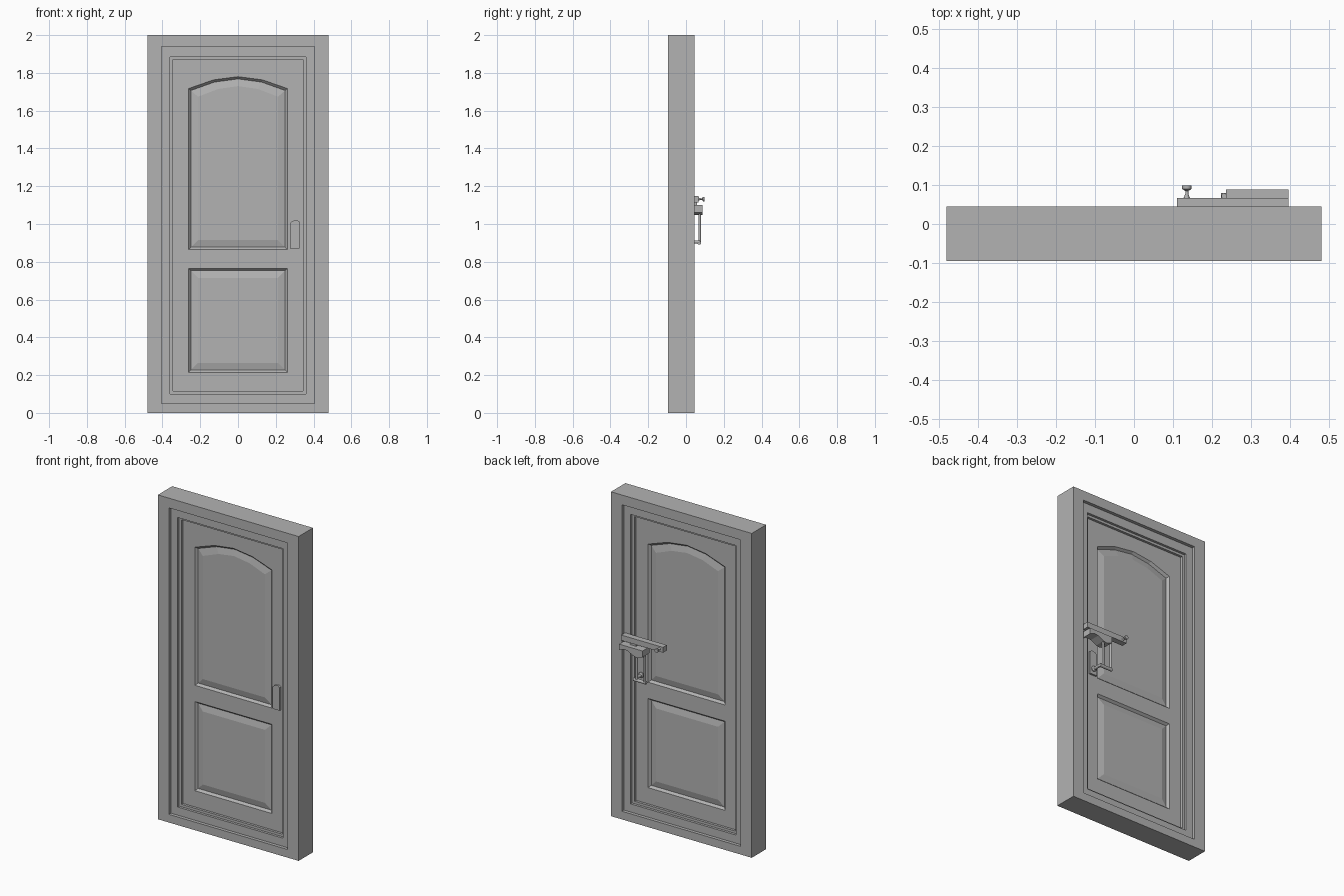
import bpy, bmesh, math
from mathutils import Vector

if "Cube" in bpy.data.objects:
    bpy.data.objects.remove(bpy.data.objects["Cube"])

GREY = bpy.data.materials.new("mid_grey")
GREY.diffuse_color = (0.45, 0.45, 0.45, 1)
GREY.use_nodes = True
GREY.node_tree.nodes["Principled BSDF"].inputs["Base Color"].default_value = GREY.diffuse_color
MID = -0.025          # middle plane of frame and door


def finish(name, bm, smooth=False):
    bmesh.ops.recalc_face_normals(bm, faces=bm.faces)
    me = bpy.data.meshes.new(name)
    bm.to_mesh(me)
    bm.free()
    me.materials.append(GREY)
    ob = bpy.data.objects.new(name, me)
    bpy.context.collection.objects.link(ob)
    if smooth:
        bpy.context.view_layer.objects.active = ob
        ob.select_set(True)
        bpy.ops.object.shade_smooth_by_angle(angle=math.radians(35))
        ob.select_set(False)
    return ob


def ring(bm, pts, y):
    return [bm.verts.new((x, y, z)) for x, z in pts]


def bridge(bm, a, b):
    n = len(a)
    for i in range(n):
        j = (i + 1) % n
        bm.faces.new((a[i], a[j], b[j], b[i]))


def rect(hx, z0, z1):
    return [(-hx, z0), (hx, z0), (hx, z1), (-hx, z1)]


def prism(name, pts, y0, y1):
    """Outline in x, z extruded along y."""
    bm = bmesh.new()
    a, b = ring(bm, pts, y0), ring(bm, pts, y1)
    bridge(bm, a, b)
    bm.faces.new(a)
    bm.faces.new(b)
    return finish(name, bm)


def box(name, x0, x1, y0, y1, z0, z1):
    return prism(name, [(x0, z0), (x1, z0), (x1, z1), (x0, z1)], y0, y1)


def turned(name, base, axis, prof, sides=12):
    """Round part: prof lists (distance along axis, radius)."""
    bm = bmesh.new()
    axis = Vector(axis).normalized()
    u = axis.orthogonal().normalized()
    v = axis.cross(u)
    rings = []
    for t, r in prof:
        rings.append([bm.verts.new(Vector(base) + axis * t + r * (
            u * math.cos(2 * math.pi * k / sides) + v * math.sin(2 * math.pi * k / sides)))
            for k in range(sides)])
    for a, b in zip(rings, rings[1:]):
        bridge(bm, a, b)
    bm.faces.new(rings[0])
    bm.faces.new(rings[-1])
    return finish(name, bm, True)


# Stepped door frame, same steps on both sides
bm = bmesh.new()
OUT, OPEN = rect(0.48, 0, 2), rect(0.405, 0.05, 1.94)
STOP, EDGE = rect(0.36, 0.10, 1.885), rect(0.345, 0.115, 1.87)
half = [(OUT, 0.07), (OPEN, 0.07), (OPEN, 0.05), (STOP, 0.05), (STOP, 0.035), (EDGE, 0.035)]
rings = [ring(bm, p, MID - d) for p, d in half]
rings += [ring(bm, p, MID + d) for p, d in reversed(half)]
for a, b in zip(rings, rings[1:] + rings[:1]):
    bridge(bm, a, b)
finish("frame", bm)

# Door leaf with two raised panels on each side
LOWER = rect(0.262, 0.215, 0.765)
UPPER = [(-0.262, 0.865), (0.262, 0.865), (0.262, 1.717), (0.13, 1.763),
         (0, 1.78), (-0.13, 1.763), (-0.262, 1.717)]


def inset(pts, d):
    zs = [z for _, z in pts]
    zc, hz = (min(zs) + max(zs)) / 2, (max(zs) - min(zs)) / 2
    return [(x * (1 - d / 0.262), zc + (z - zc) * (1 - d / hz)) for x, z in pts]


bm = bmesh.new()
for s in (-1, 1):
    y = MID + s * 0.02
    edges = []
    for loop in (EDGE, LOWER, UPPER):
        r = ring(bm, loop, y)
        edges += [bm.edges.new((r[i], r[(i + 1) % len(r)])) for i in range(len(r))]
        if loop is EDGE:
            continue
        for d, depth in ((0.012, 0.014), (0.05, 0.005)):
            nxt = ring(bm, inset(loop, d), y - s * depth)
            bridge(bm, r, nxt)
            r = nxt
        bm.faces.new(r)
    bmesh.ops.triangle_fill(bm, use_beauty=True, edges=edges, normal=(0, s, 0))
bmesh.ops.dissolve_limit(bm, angle_limit=0.01, verts=bm.verts, edges=bm.edges)
# Every face should look away from the middle plane
for f in bm.faces:
    if f.normal.y * (f.calc_center_median().y - MID) < 0:
        f.normal_flip()
me = bpy.data.meshes.new("door_leaf")
bm.to_mesh(me)
bm.free()
me.materials.append(GREY)
bpy.context.collection.objects.link(bpy.data.objects.new("door_leaf", me))

# Lock plates with a shallow peaked top
PLATE = [(0.275, 0.87), (0.325, 0.87), (0.325, 1.012), (0.312, 1.021),
         (0.288, 1.016), (0.275, 1.005)]
prism("front_lock_plate", PLATE, -0.058, -0.044)
prism("back_lock_plate", PLATE, -0.006, 0.006)

# Sliding bolt, its post and its pull knob
box("bolt_bar", 0.11, 0.395, 0.03, 0.067, 1.115, 1.148)
box("bolt_post", 0.30, 0.34, 0.045, 0.058, 1.095, 1.12)
turned("bolt_knob", (0.135, 0.065, 1.132), (0, 1, 0),
       [(0, 0.009), (0.012, 0.004), (0.02, 0.004), (0.024, 0.012), (0.033, 0.012)])

# Latch case with a curved underside
wave = [(0.235 + 0.16 * k / 8, 1.062 - 0.014 * math.sin(math.pi * 2 * k / 8)) for k in range(9)]
prism("latch_case", wave + [(0.395, 1.10), (0.235, 1.10)], -0.006 + 0.028, 0.088)

# Pull handle: two uprights, crossbar and spindle
for x, side in ((0.286, "outer"), (0.23, "inner")):
    turned(side + "_handle_bar", (x, 0.072, 0.90), (0, 0, 1),
           [(0, 0.007), (0.165, 0.007)])
turned("handle_crossbar", (0.222, 0.07, 0.90), (1, 0, 0), [(0, 0.010), (0.085, 0.010)])
turned("handle_spindle", (0.30, 0.0, 0.905), (0, 1, 0),
       [(0, 0.016), (0.012, 0.016), (0.018, 0.009), (0.072, 0.009)])
